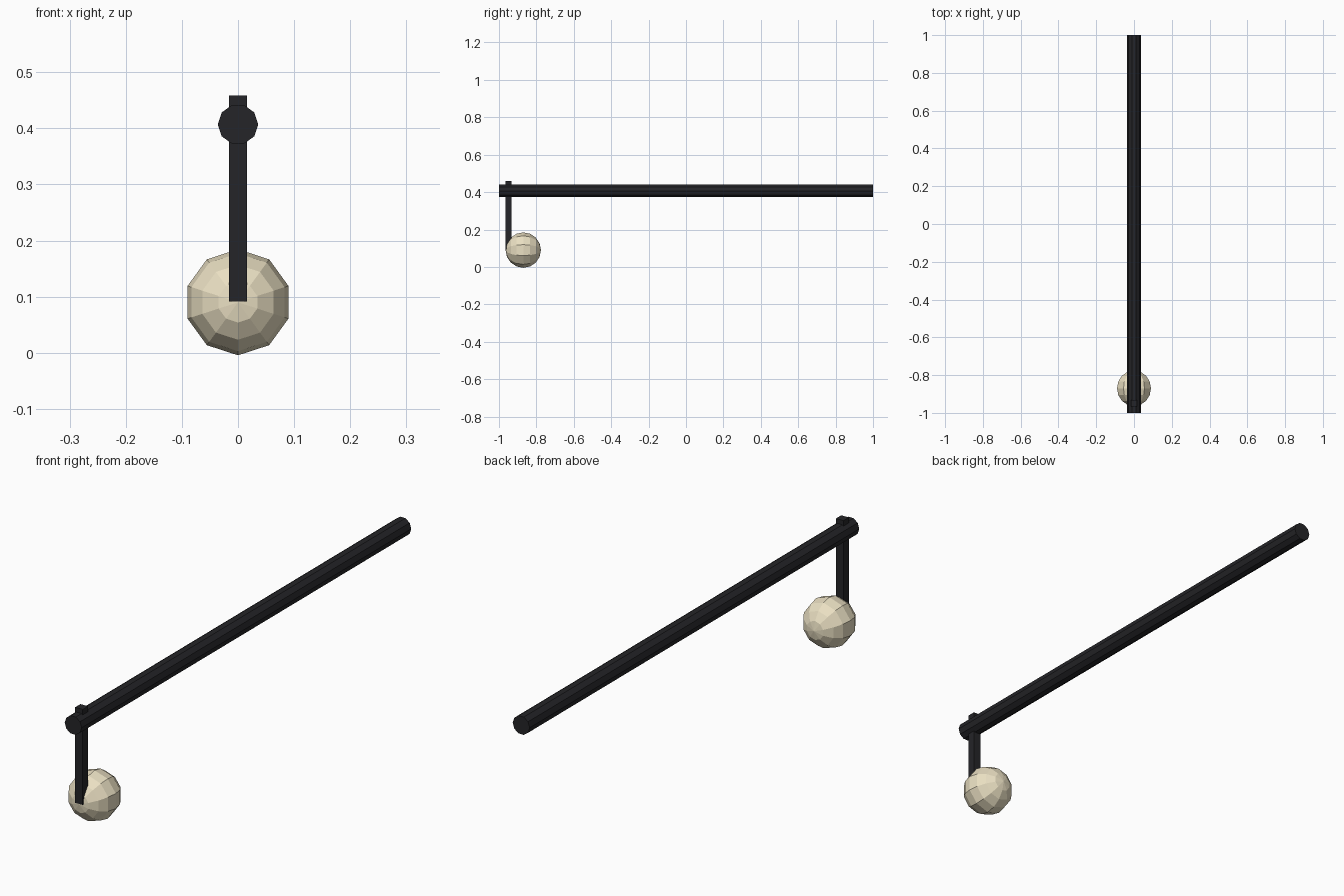
import bpy
from math import radians

if "Cube" in bpy.data.objects:
    bpy.data.objects.remove(bpy.data.objects["Cube"])


def finish(obj, name, mat):
    obj.name = name
    obj.data.materials.append(mat)
    bpy.context.view_layer.objects.active = obj
    bpy.ops.object.transform_apply(location=False, rotation=True, scale=True)


def material(name, color):
    mat = bpy.data.materials.new(name)
    mat.diffuse_color = color
    mat.use_nodes = True
    mat.node_tree.nodes["Principled BSDF"].inputs["Base Color"].default_value = mat.diffuse_color
    return mat


black = material("black", (0.018, 0.018, 0.021, 1))
cream = material("cream", (0.82, 0.74, 0.54, 1))

# Long ten-sided bar along y, corners pointing left and right
bpy.ops.mesh.primitive_cylinder_add(
    vertices=10, radius=0.036, depth=2, location=(0, 0, 0.407),
    rotation=(radians(90), radians(90), 0))
finish(bpy.context.object, "bar", black)

# Square strut through the front end of the bar
bpy.ops.mesh.primitive_cube_add(size=1, location=(0, -0.949, 0.275))
bpy.context.object.scale = (0.032, 0.032, 0.367)
finish(bpy.context.object, "strut", black)

# Faceted ball with its poles along y, behind the strut
bpy.ops.mesh.primitive_uv_sphere_add(
    segments=10, ring_count=8, radius=0.0945, location=(0, -0.87, 0.09),
    rotation=(radians(90), 0, 0))
finish(bpy.context.object, "ball", cream)
